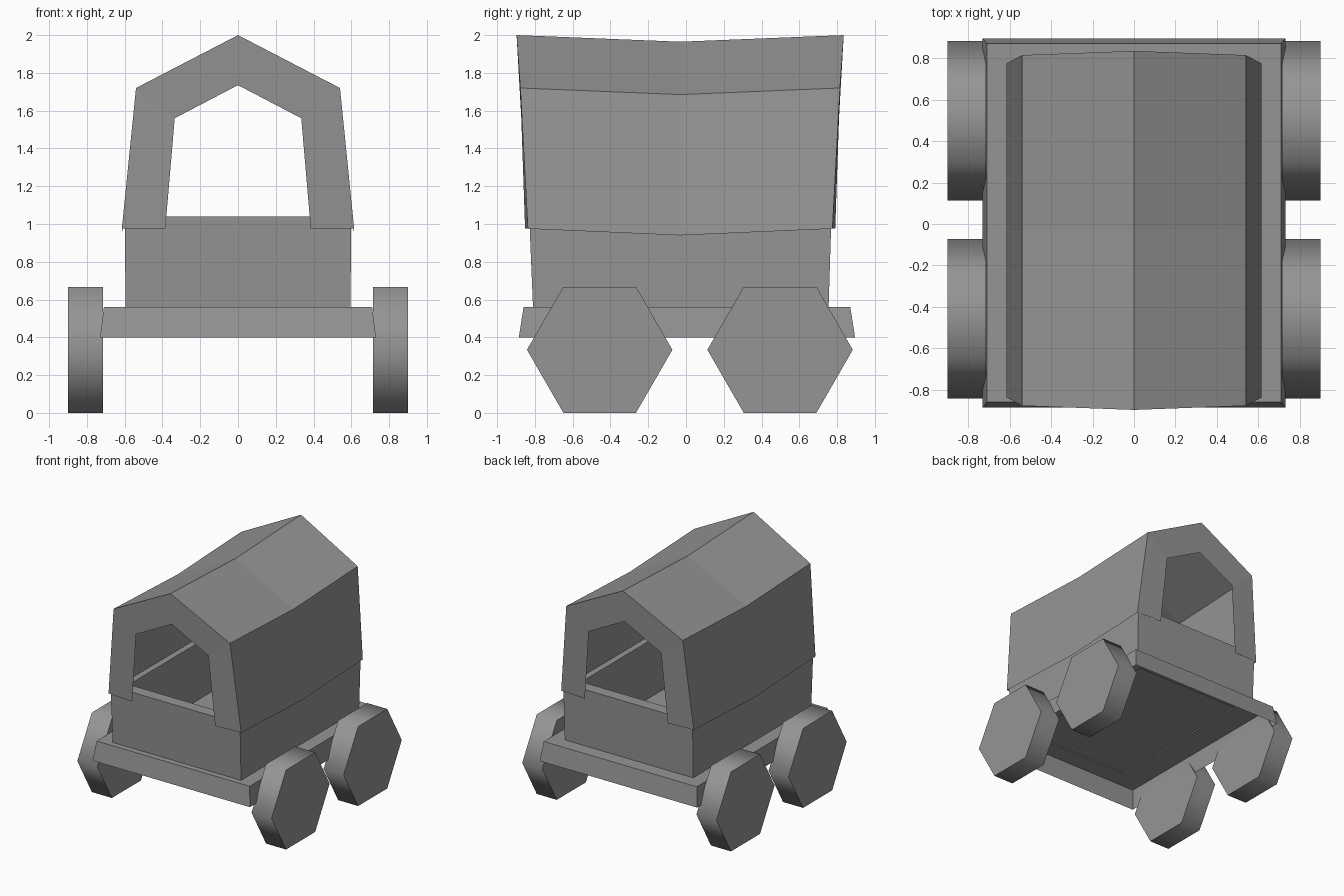
import bpy, math
from mathutils import Matrix

cube = bpy.data.objects.get("Cube")
if cube:
    bpy.data.objects.remove(cube, do_unlink=True)

grey = bpy.data.materials.new("plain grey")
grey.use_nodes = True
COLOUR = (0.3, 0.3, 0.3, 1)
grey.diffuse_color = COLOUR
grey.node_tree.nodes["Principled BSDF"].inputs["Base Color"].default_value = COLOUR


def make(name, verts, faces):
    mesh = bpy.data.meshes.new(name)
    mesh.from_pydata(verts, [], faces)
    mesh.materials.append(grey)
    obj = bpy.data.objects.new(name, mesh)
    bpy.context.collection.objects.link(obj)


def loft(name, rings, closed_ring=True, closed_loft=True):
    """Bridge equal rings of points with quads."""
    n, count = len(rings[0]), len(rings)
    faces = []
    for r in range(count if closed_loft else count - 1):
        a, b = r * n, (r + 1) % count * n
        for i in range(n if closed_ring else n - 1):
            j = (i + 1) % n
            faces.append((a + i, a + j, b + j, b + i))
    make(name, [v for ring in rings for v in ring], faces)


def rect(x, y0, y1, z):
    return [(-x, y0, z), (x, y0, z), (x, y1, z), (-x, y1, z)]


# Platform: sloping skirt, open underneath, with a flange around the body
loft("platform", [rect(0.73, -0.885, 0.895, 0.4), rect(0.71, -0.86, 0.87, 0.56),
                  rect(0.595, -0.81, 0.755, 0.56)], closed_loft=False)

# Thick-walled body and its floor
loft("body", [rect(0.595, -0.81, 0.755, 0.56), rect(0.6, -0.83, 0.77, 1.04),
              rect(0.5, -0.73, 0.67, 1.04), rect(0.49, -0.71, 0.66, 0.56)])
make("floor", rect(0.49, -0.71, 0.66, 0.57), [(3, 2, 1, 0)])

# Sagging cover: half arches as x, z and how far the end leans in
OUTER = [(0.615, 0.975, 0.06), (0.54, 1.72, 0.02), (0, 2.0, 0)]
INNER = [(0.385, 0.975, 0.045), (0.335, 1.56, 0.025), (0, 1.735, 0.02)]
LINING = [(0.56, 0.975, 0.09), (0.5, 1.68, 0.07), (0, 1.94, 0.07)]
FRONT, MIDDLE, BACK = (-0.897, 0, 1), (-0.03, 0.035, 0), (0.835, 0, -1)


def arch(half, station):
    y, sag, lean = station
    points = [(x, y + d * lean, z - sag) for x, z, d in half]
    return points + [(-x, v, z) for x, v, z in points[-2::-1]]


stations = [(OUTER, BACK), (OUTER, MIDDLE), (OUTER, FRONT), (INNER, FRONT),
            (LINING, FRONT), (LINING, MIDDLE), (LINING, BACK), (INNER, BACK)]
loft("cover", [arch(*s) for s in stations], closed_ring=False)

# Four six-sided wheels standing on a flat side
for side, s in (("left", 1), ("right", -1)):
    for end, y in (("front", -0.457), ("back", 0.498)):
        bpy.ops.mesh.primitive_cylinder_add(vertices=6, radius=0.385, depth=0.186)
        wheel = bpy.context.object
        wheel.name = f"{end}_{side}_wheel"
        wheel.data.transform(Matrix.Rotation(math.radians(90), 4, "Y"))
        wheel.location = (s * 0.808, y, 0.334)
        wheel.data.materials.append(grey)
        bpy.ops.object.shade_smooth_by_angle(angle=math.radians(70))
